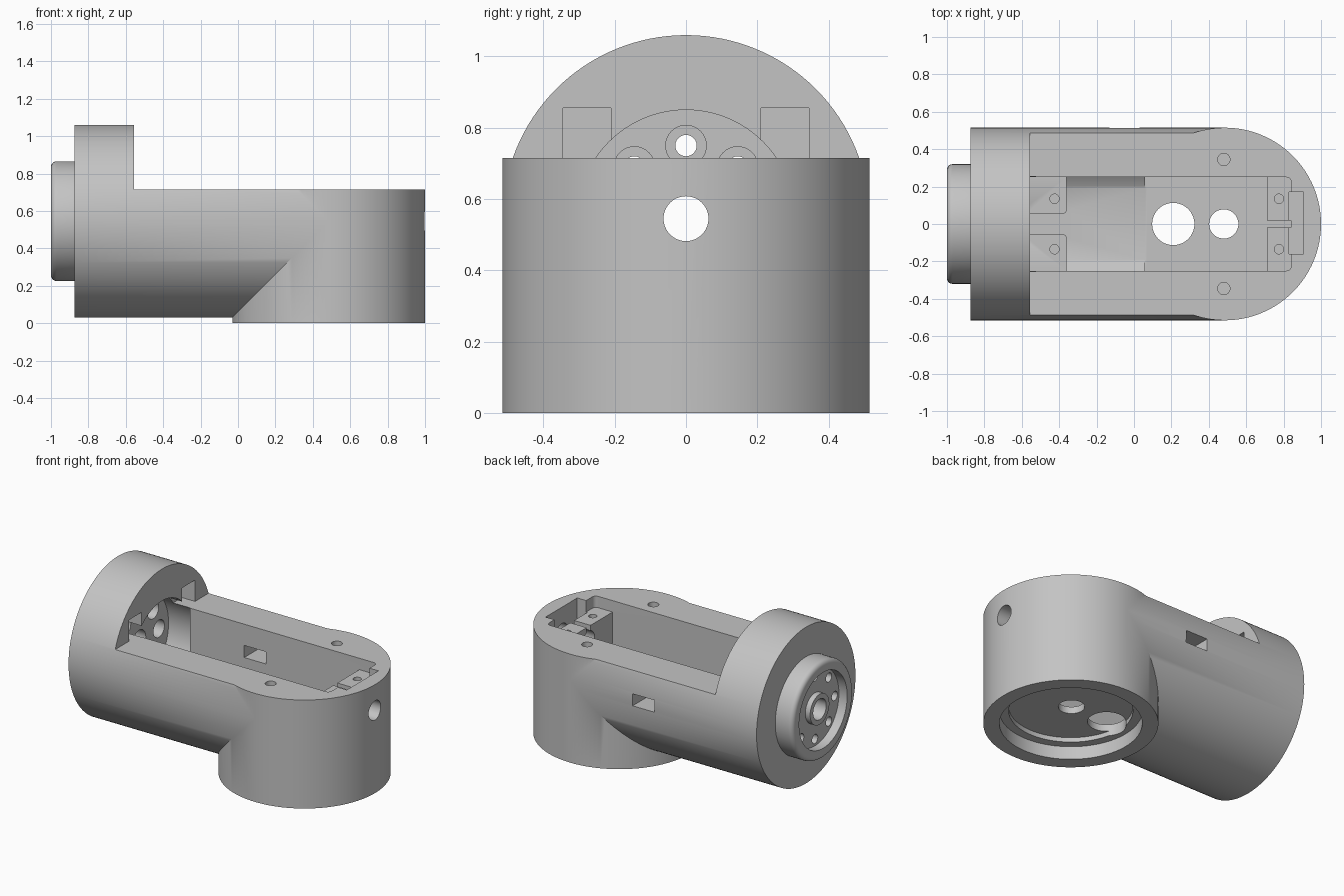
import bpy, bmesh, math
from mathutils import Matrix, Vector

if "Cube" in bpy.data.objects:
    bpy.data.objects.remove(bpy.data.objects["Cube"])

AXIS = 0.545      # height of the horizontal tube axis
R = 0.515         # outer radius of both tubes
CX = 0.485        # centre of the upright tube
DECK = 0.715      # height of the flat deck
FLOOR = 0.16      # pocket floor

grey = bpy.data.materials.new("plain_grey")
grey.use_nodes = True
colour = (0.55, 0.55, 0.55, 1)
grey.diffuse_color = colour
grey.node_tree.nodes["Principled BSDF"].inputs["Base Color"].default_value = colour


def finish(name, bm):
    bmesh.ops.recalc_face_normals(bm, faces=bm.faces)
    me = bpy.data.meshes.new(name)
    bm.to_mesh(me)
    bm.free()
    me.materials.append(grey)
    ob = bpy.data.objects.new(name, me)
    bpy.context.collection.objects.link(ob)
    return ob


def box(x0, x1, y0, y1, z0, z1, bevel=0.0):
    """Box by its limits, with optional rounded upright edges."""
    bm = bmesh.new()
    bmesh.ops.create_cube(bm, size=1)
    for v in bm.verts:
        v.co = Vector((x1 if v.co.x > 0 else x0,
                       y1 if v.co.y > 0 else y0,
                       z1 if v.co.z > 0 else z0))
    if bevel:
        upright = [e for e in bm.edges
                   if abs(e.verts[0].co.z - e.verts[1].co.z) > 1e-4]
        bmesh.ops.bevel(bm, geom=upright, offset=bevel, segments=5,
                        profile=0.5, affect='EDGES')
    return finish("box_part", bm)


def rod(axis, a0, a1, u, v, r, seg=32, bevel=0.0):
    """Cylinder from a0 to a1: along x it sits at (y, z), along z at (x, y)."""
    bm = bmesh.new()
    bmesh.ops.create_cone(bm, cap_ends=True, segments=seg, radius1=r,
                          radius2=r, depth=a1 - a0)
    if bevel:
        rims = [e for e in bm.edges
                if abs(e.verts[0].co.z - e.verts[1].co.z) < 1e-4]
        bmesh.ops.bevel(bm, geom=rims, offset=bevel, segments=5,
                        profile=0.5, affect='EDGES')
    mid = (a0 + a1) / 2
    if axis == 'X':
        m = Matrix.Translation((mid, u, v)) @ Matrix.Rotation(math.pi / 2, 4, 'Y')
    else:
        m = Matrix.Translation((u, v, mid))
    bmesh.ops.transform(bm, matrix=m, verts=bm.verts)
    return finish("rod_part", bm)


def combine(target, other, op):
    mod = target.modifiers.new("combine", 'BOOLEAN')
    mod.operation = op
    mod.solver = 'EXACT'
    mod.object = other
    bpy.context.view_layer.objects.active = target
    bpy.ops.object.modifier_apply(modifier=mod.name)
    bpy.data.objects.remove(other)


def add(other):
    combine(body, other, 'UNION')


def cut(other):
    combine(body, other, 'DIFFERENCE')


# Outer shell: horizontal tube, upright tube, flat deck
body = rod('X', -0.875, CX, 0, AXIS, R, 128)
body.name = "elbow_housing"
add(rod('Z', 0, 0.9, CX, 0, R, 128))
cut(box(-0.555, 1.3, -0.8, 0.8, DECK, 1.4))

# Round flange on the end
add(rod('X', -1.0, -0.8, 0, AXIS, 0.32, 96, bevel=0.03))

# Deep pocket, its floor rounded where it runs in the horizontal tube
cut(box(0.07, 0.84, -0.25, 0.25, FLOOR, 1, bevel=0.025))
cut(box(0.06, 0.2, -0.25, 0.25, FLOOR, 1))
trough = box(-0.555, 0.07, -0.25, 0.25, FLOOR, 0.8)
combine(trough, rod('X', -0.7, 0.3, 0, AXIS, 0.43, 128), 'INTERSECT')
cut(trough)

# Round bore and square notches in the raised end wall
cut(rod('X', -0.72, -0.525, 0, AXIS, 0.305, 96))
for s in (-1, 1):
    cut(box(-0.65, -0.5, min(s * 0.21, s * 0.345), max(s * 0.21, s * 0.345),
            DECK, 0.855))

# Screw posts at both ends of the pocket
for s in (-1, 1):
    lo, hi = sorted((s * 0.055, s * 0.27))
    add(box(-0.57, -0.36, lo, hi, FLOOR - 0.02, 0.26, bevel=0.02))
    cut(rod('Z', 0.19, 0.4, -0.425, s * 0.135, 0.025, 24))
    lo, hi = sorted((s * 0.02, s * 0.27))
    add(box(0.71, 0.86, lo, hi, FLOOR - 0.02, 0.64))
    cut(rod('Z', 0.45, 0.8, 0.775, s * 0.135, 0.025, 24))
    # Screw holes in the deck
    cut(rod('Z', 0.45, 0.8, 0.48, s * 0.345, 0.033, 32))

# Cable chamber and cable hole in the rounded end
cut(box(0.83, 0.905, -0.16, 0.17, 0.47, 0.8))
cut(rod('X', 0.6, 1.2, 0, AXIS, 0.063, 48))

# Slot through the left wall
cut(box(-0.13, 0.03, 0.2, 0.7, 0.495, 0.575))

# Stepped recess under the upright tube, with two holes into the pocket
cut(rod('Z', -0.1, 0.085, CX, 0, 0.42, 96))
cut(rod('Z', -0.1, 0.115, CX, 0, 0.365, 96))
cut(rod('Z', -0.1, 0.3, 0.21, 0, 0.113, 48))
cut(rod('Z', -0.1, 0.3, 0.48, 0, 0.078, 48))

# Flange face: dished recess, hub and ring of bolt holes
cut(rod('X', -1.1, -0.94, 0, AXIS, 0.25, 96))
add(rod('X', -0.975, -0.85, 0, AXIS, 0.1, 48))
cut(rod('X', -1.1, -0.6, 0, AXIS, 0.068, 48))
for i in range(8):
    a = i * math.pi / 4
    y, z = 0.205 * math.sin(a), AXIS + 0.205 * math.cos(a)
    cut(rod('X', -1.1, -0.6, y, z, 0.03, 24))
    cut(rod('X', -0.82, -0.68, y, z, 0.057, 32))

# Smooth the round walls, keep hard edges
bpy.ops.object.select_all(action='DESELECT')
body.select_set(True)
bpy.context.view_layer.objects.active = body
bpy.ops.object.shade_smooth_by_angle(angle=math.radians(30))
